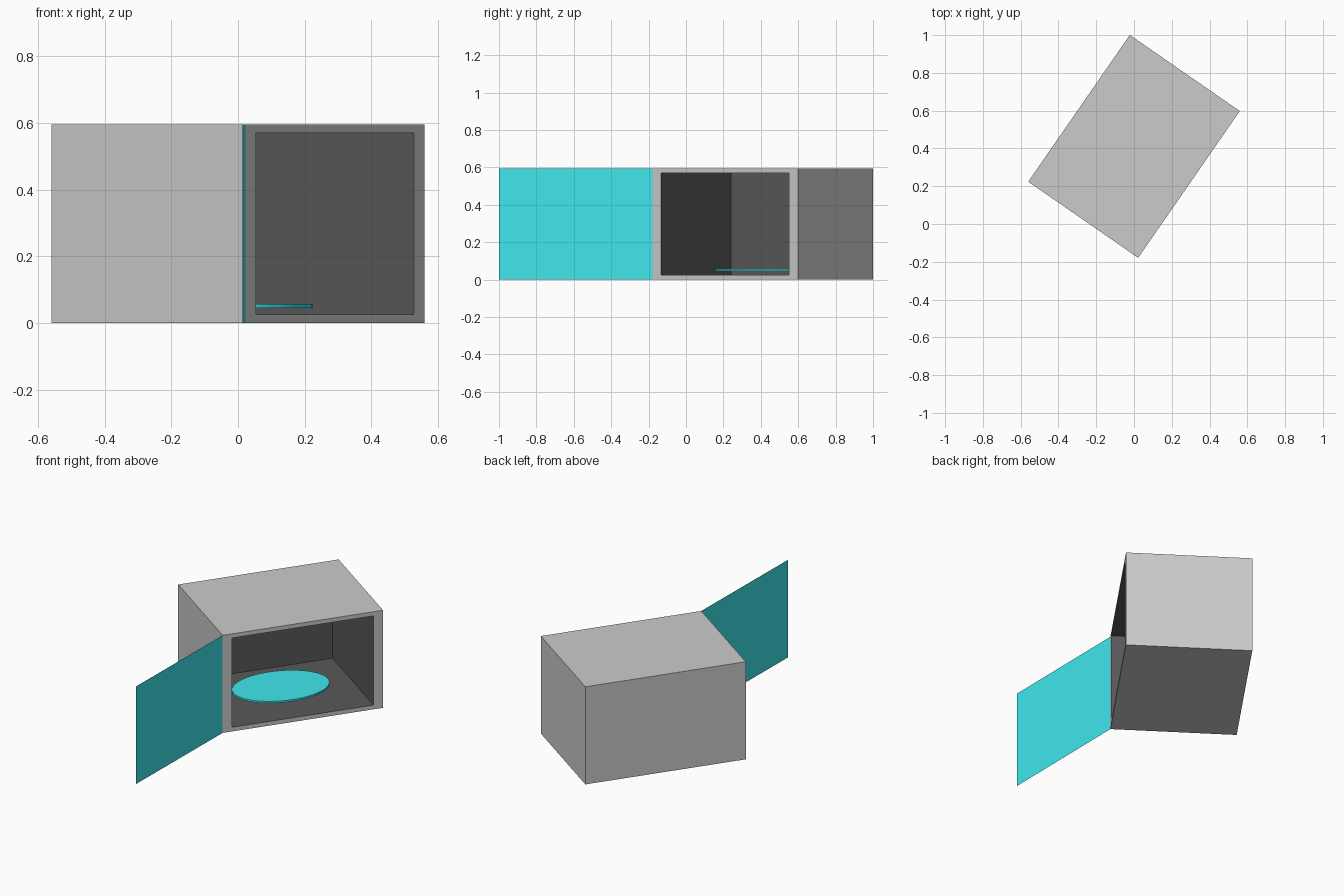
import bpy, bmesh, math
from mathutils import Matrix, Vector

if "Cube" in bpy.data.objects:
    bpy.data.objects.remove(bpy.data.objects["Cube"])

W, D, H = 0.945, 0.708, 0.595          # body width, depth, height
ANGLE = math.radians(55.3)             # the body is turned about z
PLACE = Matrix.Translation((0, 0.411, 0)) @ Matrix.Rotation(ANGLE, 4, 'Z')
SIDE, EDGE, CAVITY = 0.056, 0.036, 0.655


def material(name, rgb):
    m = bpy.data.materials.new(name)
    m.diffuse_color = (*rgb, 1)
    m.use_nodes = True
    m.node_tree.nodes["Principled BSDF"].inputs["Base Color"].default_value = m.diffuse_color
    return m


def add_object(name, bm, mats=()):
    me = bpy.data.meshes.new(name)
    bm.to_mesh(me)
    bm.free()
    for m in mats:
        me.materials.append(m)
    ob = bpy.data.objects.new(name, me)
    bpy.context.collection.objects.link(ob)
    return ob


grey = material("grey", (0.8, 0.8, 0.8))
dark = material("dark_interior", (0.1, 0.1, 0.1))
cyan = material("cyan", (0.05, 0.8, 0.85))

# Body: a box whose front is inset to a frame and pushed in to form the cavity
bm = bmesh.new()
bmesh.ops.create_cube(bm, size=1, matrix=Matrix.Translation((0, 0, H / 2))
                      @ Matrix.Diagonal((W, D, H, 1)))
front = min(bm.faces, key=lambda f: f.calc_center_median().y)
bmesh.ops.inset_individual(bm, faces=[front], thickness=EDGE)
for v in front.verts:
    v.co.x = math.copysign(W / 2 - SIDE, v.co.x)
back = bmesh.ops.extrude_discrete_faces(bm, faces=[front])["faces"][0]
bmesh.ops.translate(bm, verts=back.verts, vec=(0, CAVITY, 0))
bmesh.ops.remove_doubles(bm, verts=bm.verts, dist=1e-5)
for f in bm.faces:
    if all(abs(v.co.x) < W / 2 - 0.01 for v in f.verts):
        f.material_index = 1
body = add_object("body", bm, [grey, dark])
body.matrix_world = PLACE

# Turntable: thin oval disc just above the cavity floor
bm = bmesh.new()
bmesh.ops.create_cone(bm, cap_ends=True, segments=64, radius1=1, radius2=1, depth=1,
                      matrix=Matrix.Translation((0, 0, 0.051))
                      @ Matrix.Diagonal((0.278, 0.192, 0.011, 1)))
plate = add_object("turntable", bm, [cyan])
plate.matrix_world = PLACE

# Door: a single flat sheet swung open from the front corner
hinge = PLACE @ Vector((-W / 2, -D / 2, 0))
bm = bmesh.new()
ends = [(hinge.x, hinge.y), (hinge.x - 0.009, -1.0)]
corners = [(*ends[0], 0), (*ends[1], 0), (*ends[1], H), (*ends[0], H)]
bm.faces.new([bm.verts.new(c) for c in corners])
add_object("door", bm, [cyan])
